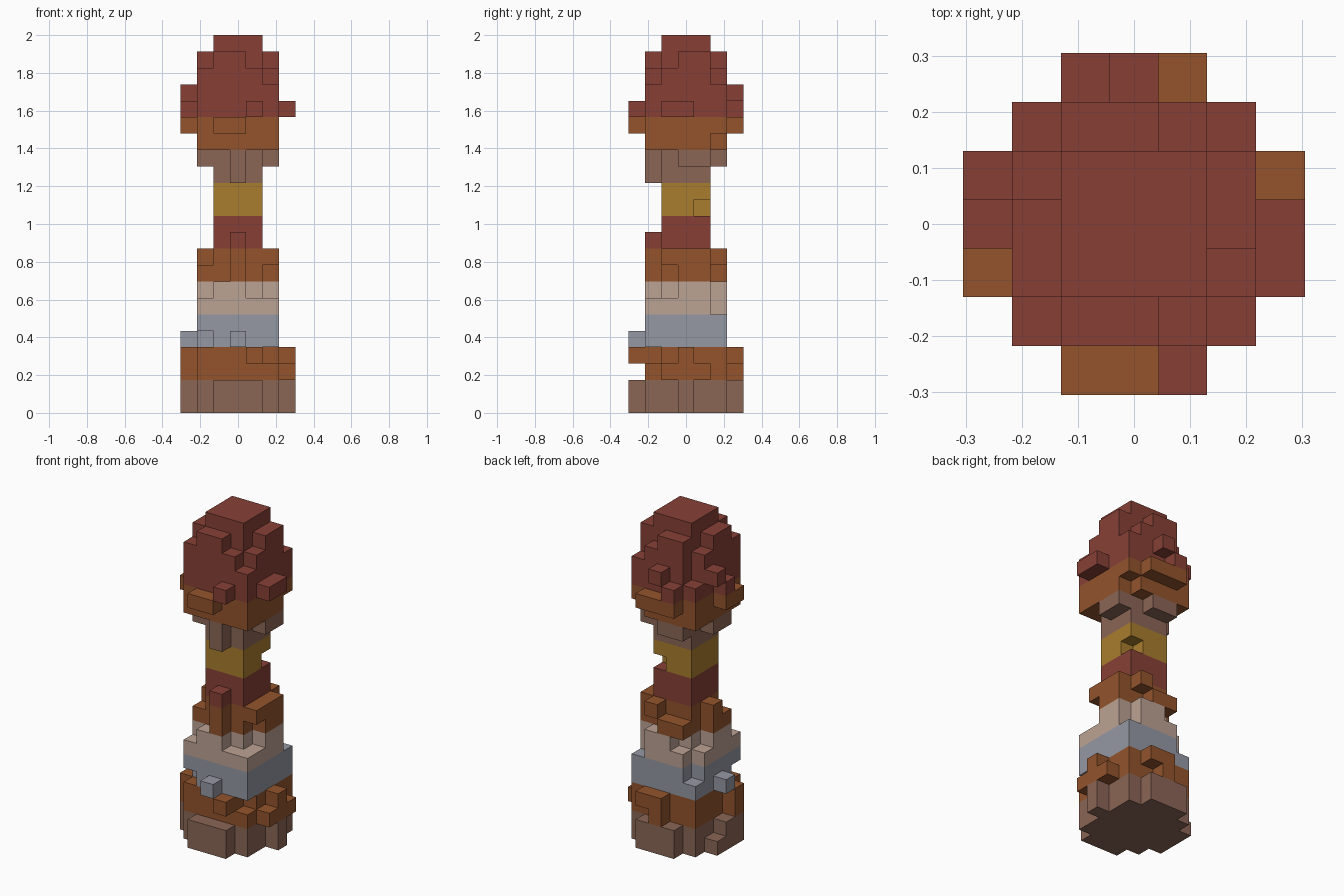
import bpy
import bmesh
from mathutils import Vector

cube = bpy.data.objects.get("Cube")
if cube:
    bpy.data.objects.remove(cube, do_unlink=True)

UNIT = 2 / 23  # block size: the tower is 23 blocks tall
SLIM, WIDE = 1, 2  # blocks from the axis to the face of a band's core


def make_material(name, hex_color):
    def linear(c):
        return ((c / 255 + 0.055) / 1.055) ** 2.4
    color = [linear(c) for c in bytes.fromhex(hex_color)] + [1]
    mat = bpy.data.materials.new(name)
    mat.use_nodes = True
    mat.diffuse_color = color
    mat.node_tree.nodes["Principled BSDF"].inputs["Base Color"].default_value = color
    return mat


brick = make_material("brick_red", "874036")
rust = make_material("rust_orange", "93542c")
brown = make_material("dusty_brown", "8b6656")
grey = make_material("blue_grey", "9599a4")
blush = make_material("pale_blush", "bca294")
ochre = make_material("ochre", "a97d2d")

# Direction of each side of the tower
SIDES = {"front": Vector((0, -1)), "back": Vector((0, 1)),
         "left": Vector((1, 0)), "right": Vector((-1, 0))}


def band(name, mat, core, gaps=(), **bumps):
    """A square band two blocks high. Bumps give the lower and upper row of
    blocks standing out from a side; gaps name missing corner blocks."""
    return name, mat, core, gaps, bumps


# Bands from the ground up
BANDS = [
    band("base", brown, WIDE,
         front=("###", "###"), back=("###", "###"),
         left=(".#.", ".#."), right=("###", "##.")),
    band("lower_collar", rust, WIDE, gaps=["upper front left"],
         front=("...", "..#"), back=(".#.", ".##"),
         left=("###", ".#."), right=("#..", "#..")),
    band("grey_band", grey, WIDE, gaps=["lower front right", "upper back right"],
         front=(".#.", "..."), right=(".#.", "...")),
    band("blush_band", blush, SLIM,
         front=("#####", "##."), back=("###", ".##"),
         left=("###", ".##"), right=("###", "##.")),
    band("middle_collar", rust, SLIM,
         front=(".#.", ".#."), back=("##.", "..#"),
         left=(".##", "###"), right=("##.", ".#.")),
    band("neck_lower", brick, SLIM, front=(".#.", "...")),
    band("neck_ring", ochre, SLIM, gaps=["lower back left"]),
    band("neck_upper", brown, SLIM,
         front=(".#.", ".#."), back=("...", "##."),
         left=("...", ".##"), right=("...", "##.")),
    band("head_collar", rust, WIDE, gaps=["lower back left"],
         front=("...", "##."), back=("...", "###"), right=("...", "##.")),
    band("head_lower", brick, WIDE, gaps=["upper back right"],
         front=("..#", "..."), back=("#..", ".#."),
         left=("##.", "..."), right=(".#.", "..#")),
    band("head_upper", brick, SLIM,
         front=("####.", "##."), back=("###", "##."),
         left=("###", ".##"), right=("###", "##.")),
    band("head_tip", brick, SLIM),
]


def band_blocks(index, core, gaps, bumps):
    """Set of block positions filled by one band."""
    floor = index * 2
    reach = range(-core, core + 1)
    layers = [floor] if index == len(BANDS) - 1 else [floor, floor + 1]
    blocks = {(x, y, z) for x in reach for y in reach for z in layers}
    for side, rows in bumps.items():
        out = SIDES[side]
        along = Vector((abs(out.y), abs(out.x)))
        for z, row in zip(layers, rows):
            for i, mark in enumerate(row):
                if mark == "#":
                    spot = out * (core + 1) + along * (i - len(row) // 2)
                    blocks.add((int(spot.x), int(spot.y), z))
    for gap in gaps:
        level, depth, side = gap.split()
        spot = (SIDES[depth] + SIDES[side]) * core
        blocks.discard((int(spot.x), int(spot.y), floor + (level == "upper")))
    return blocks


def build_band(name, mat, blocks, solid):
    """Outer skin of the blocks, with coplanar squares merged."""
    bm = bmesh.new()
    for block in sorted(blocks):
        center = Vector(block) + Vector((0, 0, 0.5))
        for axis in range(3):
            for sign in (-1, 1):
                normal = Vector((0, 0, 0))
                normal[axis] = sign
                neighbour = tuple(int(b + n) for b, n in zip(block, normal))
                if neighbour in solid:
                    continue
                u = Vector((0, 0, 0))
                u[(axis + 1) % 3] = 0.5
                v = normal.cross(u)
                middle = center + normal / 2
                corners = (middle - u - v, middle + u - v, middle + u + v, middle - u + v)
                bm.faces.new([bm.verts.new(c * UNIT) for c in corners])
    bmesh.ops.remove_doubles(bm, verts=bm.verts[:], dist=UNIT / 100)
    bmesh.ops.dissolve_limit(bm, angle_limit=0.01, verts=bm.verts[:], edges=bm.edges[:])
    mesh = bpy.data.meshes.new(name)
    bm.to_mesh(mesh)
    bm.free()
    mesh.materials.append(mat)
    bpy.context.collection.objects.link(bpy.data.objects.new(name, mesh))


# Stack the bands into the tower
filled = [band_blocks(i, core, gaps, bumps)
          for i, (_, _, core, gaps, bumps) in enumerate(BANDS)]
solid = set().union(*filled)
for (name, mat, *_), blocks in zip(BANDS, filled):
    build_band(name, mat, blocks, solid)
